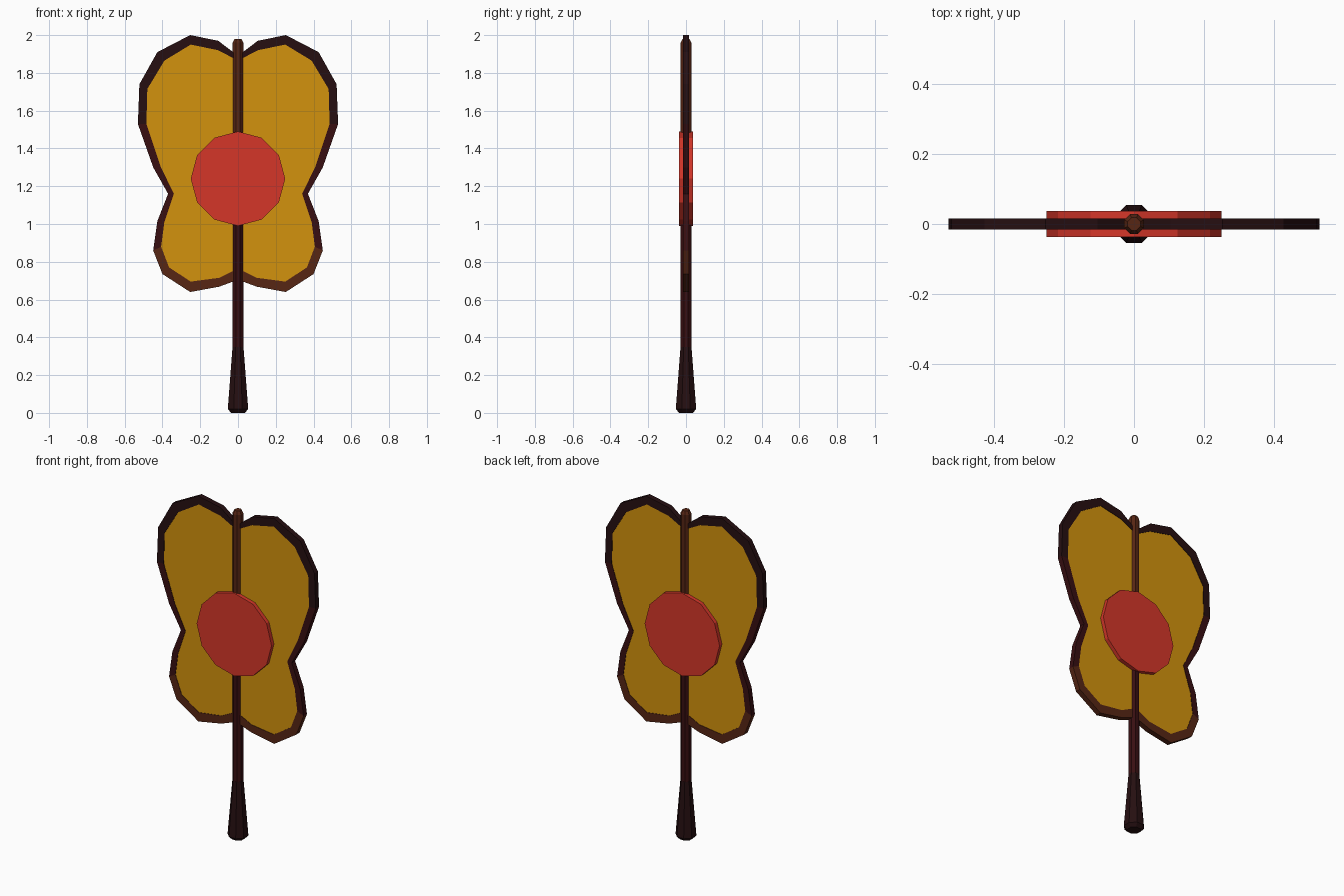
import bpy, bmesh, math

if "Cube" in bpy.data.objects:
    bpy.data.objects.remove(bpy.data.objects["Cube"])


def material(name, rgb):
    m = bpy.data.materials.new(name)
    m.diffuse_color = (*rgb, 1)
    m.use_nodes = True
    m.node_tree.nodes["Principled BSDF"].inputs["Base Color"].default_value = m.diffuse_color
    return m


BLACK = material("black_brown", (0.019, 0.0046, 0.0055))
MAROON = material("dark_maroon", (0.040, 0.0046, 0.0056))
BROWN = material("brown", (0.095, 0.019, 0.007))
YELLOW = material("golden_yellow", (0.65, 0.29, 0.004))
RED = material("red", (0.66, 0.037, 0.022))


def finish(bm, name, mats):
    bmesh.ops.recalc_face_normals(bm, faces=bm.faces)
    mesh = bpy.data.meshes.new(name)
    bm.to_mesh(mesh)
    bm.free()
    for m in mats:
        mesh.materials.append(m)
    ob = bpy.data.objects.new(name, mesh)
    bpy.context.collection.objects.link(ob)
    return ob


def lathe(name, profile, mat, sides=8):
    """Faceted pole from (flat-to-centre distance, z) pairs, capped at both ends."""
    bm = bmesh.new()
    k = 1 / math.cos(math.pi / sides)
    rings = []
    for r, z in profile:
        angles = [2 * math.pi * (i + 0.5) / sides for i in range(sides)]
        rings.append([bm.verts.new((r * k * math.cos(a), r * k * math.sin(a), z)) for a in angles])
    for a, b in zip(rings, rings[1:]):
        for i in range(sides):
            j = (i + 1) % sides
            bm.faces.new((a[i], a[j], b[j], b[i]))
    bm.faces.new(rings[0])
    bm.faces.new(rings[-1])
    return finish(bm, name, [mat])


def mirrored(half):
    """Close a right-hand outline (ends on x = 0) with its left-hand mirror."""
    return half + [(-x, z) for x, z in half[-2:0:-1]]


# Wing outlines, right half, top to bottom
outer = mirrored([(0, 1.89), (0.105, 1.97), (0.253, 2.0), (0.427, 1.91), (0.522, 1.74),
                  (0.53, 1.53), (0.449, 1.30), (0.37, 1.16), (0.427, 1.015), (0.449, 0.86),
                  (0.40, 0.735), (0.253, 0.64), (0.10, 0.668), (0, 0.705)])
inner = mirrored([(0, 1.865), (0.105, 1.92), (0.25, 1.95), (0.39, 1.865), (0.48, 1.715),
                  (0.485, 1.53), (0.41, 1.305), (0.34, 1.16), (0.39, 1.01), (0.407, 0.88),
                  (0.365, 0.77), (0.25, 0.695), (0.10, 0.715), (0, 0.765)])

# Wing rim: band between the outlines, coloured by height
bm = bmesh.new()
T = 0.016
loops = [[bm.verts.new((x, y, z)) for x, z in pts]
         for pts, y in ((outer, -T), (outer, T), (inner, T), (inner, -T))]
n = len(outer)
for a, b in zip(loops, loops[1:] + loops[:1]):
    for i in range(n):
        j = (i + 1) % n
        f = bm.faces.new((a[i], a[j], b[j], b[i]))
        z = (outer[i][1] + outer[j][1]) / 2
        f.material_index = 0 if z > 1.5 else 1 if z > 0.9 else 2
finish(bm, "wing_rim", [BLACK, MAROON, BROWN])

# Wing panel: thin sheet filling the rim
bm = bmesh.new()
P = 0.0135
front = [bm.verts.new((x, -P, z)) for x, z in inner]
back = [bm.verts.new((x, P, z)) for x, z in inner]
bm.faces.new(front)
bm.faces.new(back)
for i in range(n):
    j = (i + 1) % n
    bm.faces.new((front[i], front[j], back[j], back[i]))
finish(bm, "wing_panel", [YELLOW])

# Central disc, twelve sides
bpy.ops.mesh.primitive_cylinder_add(vertices=12, radius=0.25, depth=0.074,
                                    location=(0, 0, 1.24), rotation=(math.pi / 2, 0, 0))
disc = bpy.context.object
disc.name = "centre_disc"
disc.data.materials.append(RED)

# Stem and flared handle
lathe("upper_stem", [(0.028, 1.24), (0.028, 1.96), (0.018, 1.98)], BROWN)
lathe("lower_stem", [(0.028, 0.34), (0.028, 1.24)], MAROON)
lathe("handle", [(0.036, 0), (0.054, 0.02), (0.029, 0.35)], BLACK)
